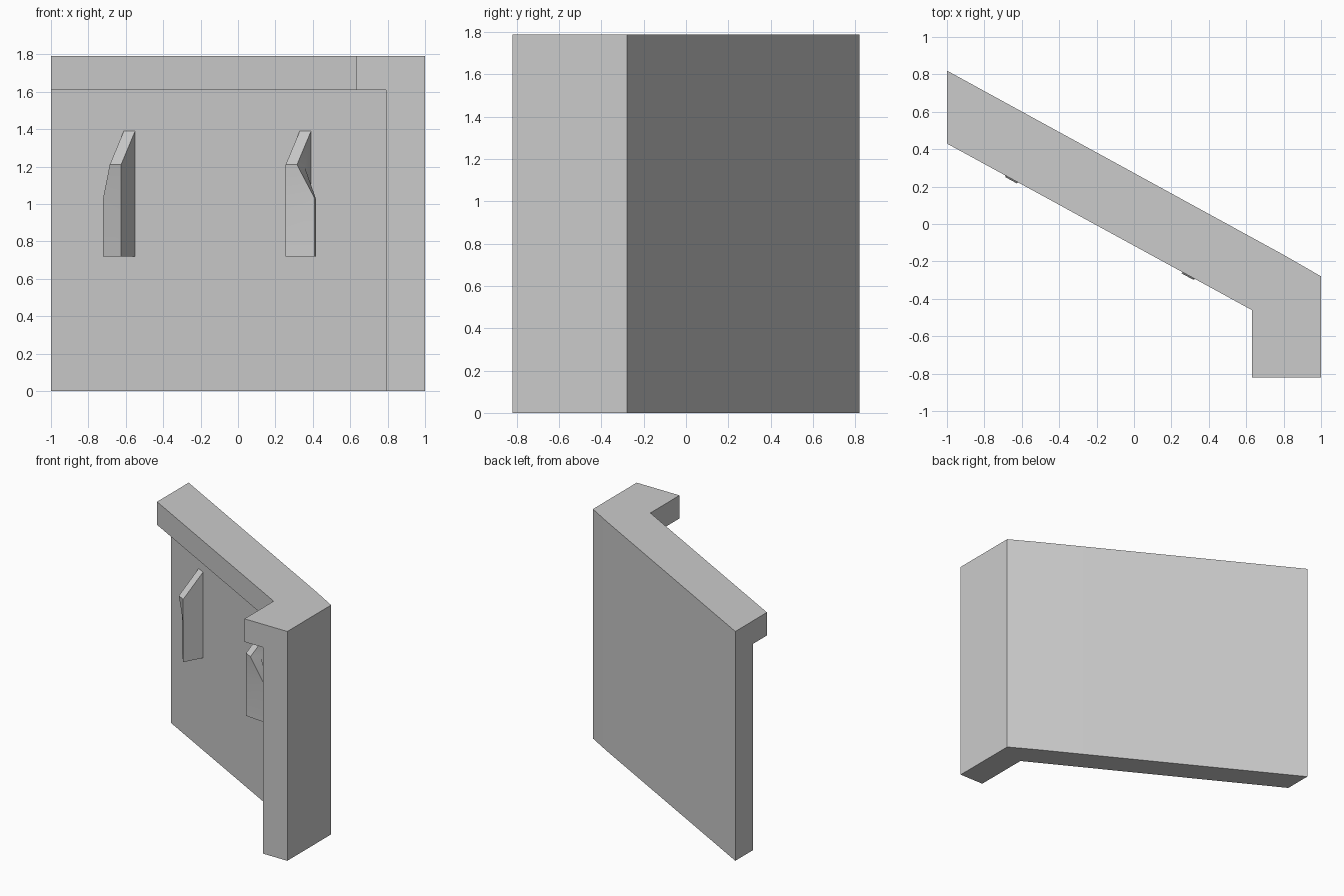
import bpy
import bmesh
import math
from mathutils import Vector

old = bpy.data.objects.get("Cube")
if old:
    bpy.data.objects.remove(old, do_unlink=True)

grey = bpy.data.materials.new("plain grey")
grey.use_nodes = True
grey.diffuse_color = (0.6, 0.6, 0.6, 1)
grey.node_tree.nodes["Principled BSDF"].inputs["Base Color"].default_value = (0.6, 0.6, 0.6, 1)


def build(name, faces):
    """Make an object from faces given as lists of points, welding shared corners."""
    bm = bmesh.new()
    for face in faces:
        bm.faces.new([bm.verts.new(p) for p in face])
    bmesh.ops.remove_doubles(bm, verts=bm.verts, dist=0.0005)
    bmesh.ops.recalc_face_normals(bm, faces=bm.faces)
    mesh = bpy.data.meshes.new(name)
    bm.to_mesh(mesh)
    bm.free()
    mesh.materials.append(grey)
    obj = bpy.data.objects.new(name, mesh)
    bpy.context.collection.objects.link(obj)
    bpy.ops.object.select_all(action='DESELECT')
    obj.select_set(True)
    bpy.context.view_layer.objects.active = obj
    bpy.ops.object.shade_smooth_by_angle(angle=math.radians(30))
    return obj


def at(points, z):
    return [(x, y, z) for x, y in points]


def strip(points, z0, z1):
    return [at((a, b), z0) + at((b, a), z1) for a, b in zip(points, points[1:])]


# Bent wall with a thicker coping along its inner side
TOP, LEDGE = 1.79, 1.61
outer = [(-1, 0.82), (0.8, -0.165), (1, -0.28), (1, -0.82)]
inner = [(0.79, -0.82), (0.79, -0.377), (-1, 0.60)]
coping = [(0.63, -0.82), (0.63, -0.46), (-1, 0.43)]

faces = strip(outer, 0, TOP) + strip(inner, 0, LEDGE) + strip(coping, LEDGE, TOP)
faces += [at(outer + inner, 0), at(outer + coping, TOP), at(inner + coping[::-1], LEDGE)]
for o, i, c in ((outer[-1], inner[0], coping[0]), (outer[0], inner[-1], coping[-1])):
    faces.append(at([o, i], 0) + at([i, c], LEDGE) + at([c, o], TOP))
build("bent_wall", faces)


# Hooked brackets: a stem with a sloped top and a flange bent to one side
def bracket(name, x, side):
    base = Vector((x, 0.60 - 0.546 * (x + 1), 0))
    along = Vector((0.878, -0.479, 0)) * side
    out = Vector((-0.479, -0.878, 0))

    def p(t, n, z):
        return base + along * t + out * n + Vector((0, 0, z))

    low, bend, knee, high = 0.72, 1.03, 1.21, 1.39
    w, d, back = 0.069, 0.157, 0.072
    section = [(0, d), (0.143, 0.095), (0.137, back), (w, back), (w, 0), (0, 0)]
    a0, e0, f0, h0, d0, b0 = [p(t, n, low) for t, n in section]
    a1, a2, b1 = p(0, d, bend), p(0, d, knee), p(0, 0, high)
    c1, d1, g1 = p(w, d, knee), p(w, 0, high), p(w, back, knee - 0.01)
    e1, f1 = p(0.143, 0.095, bend), p(0.137, back, bend)
    build(name, [
        [a0, e0, f0, h0, d0, b0],            # underside
        [a0, a1, a2, b1, b0],                # plain side
        [a2, c1, d1, b1],                    # sloped top
        [a0, e0, e1, a1], [a1, e1, c1, a2],  # front
        [e0, f0, f1, e1],                    # flange edge
        [c1, e1, f1, g1],                    # flange slope
        [g1, f1, f0, h0],                    # flange back
        [c1, g1, h0, d0, d1],                # stem side
        [b0, b1, d1, d0],                    # wall side
    ])


bracket("right_bracket", -0.55, -1)
bracket("left_bracket", 0.33, 1)
